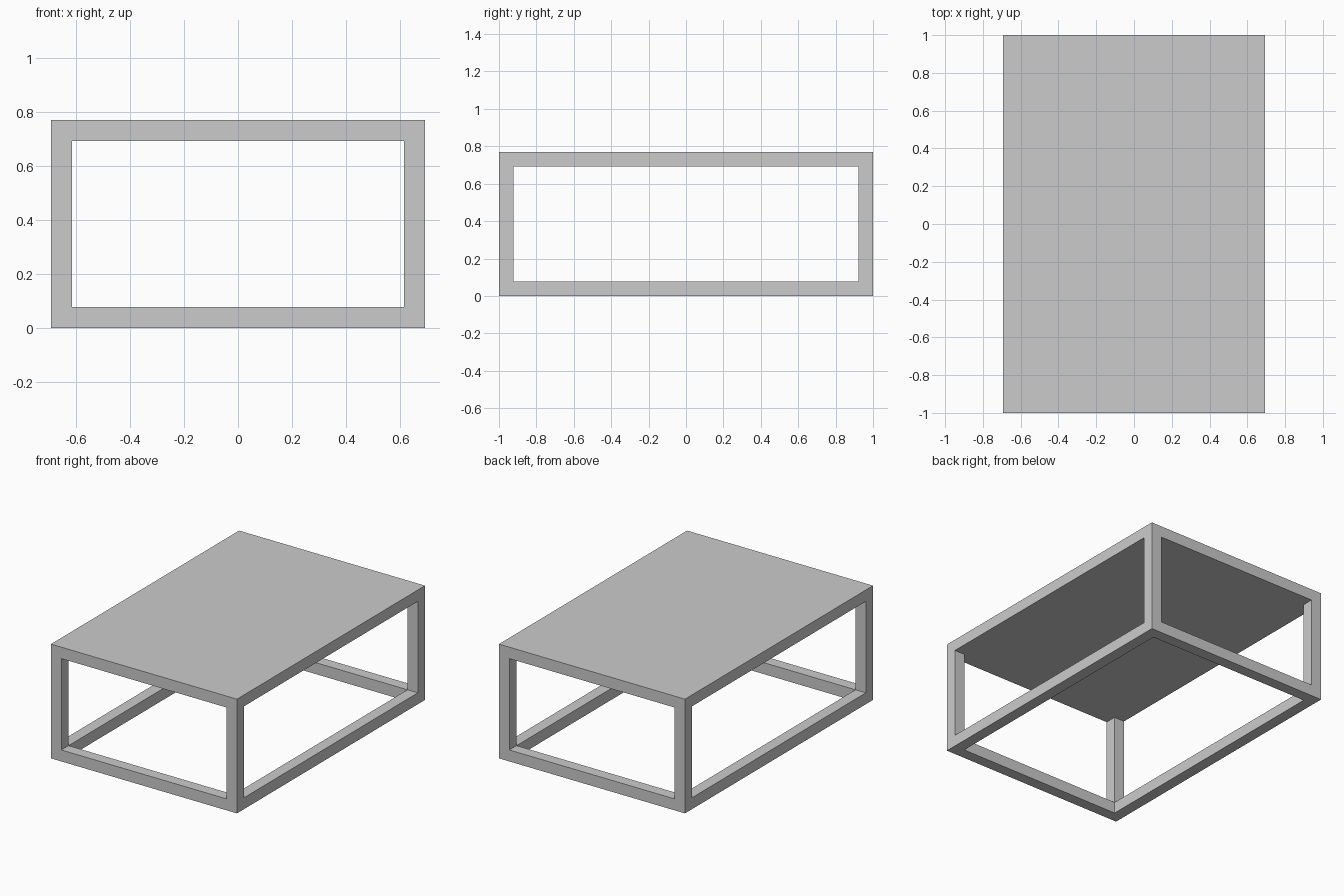
import bpy
import bmesh
from mathutils import Matrix

if "Cube" in bpy.data.objects:
    bpy.data.objects.remove(bpy.data.objects["Cube"])

W, D, H = 1.385, 2.0, 0.769   # overall size
T = 0.077                     # bar and tabletop thickness
CORNERS = [(-1, -1), (1, -1), (1, 1), (-1, 1)]


def add_object(name, bm):
    bmesh.ops.recalc_face_normals(bm, faces=bm.faces)
    mesh = bpy.data.meshes.new(name)
    bm.to_mesh(mesh)
    bm.free()
    obj = bpy.data.objects.new(name, mesh)
    bpy.context.collection.objects.link(obj)
    return obj


def box(name, size, center):
    bm = bmesh.new()
    bmesh.ops.create_cube(bm, size=1, matrix=Matrix.Translation(center) @ Matrix.Diagonal((*size, 1)))
    return add_object(name, bm)


# Solid tabletop slab
box("tabletop", (W, D, T), (0, 0, H - T / 2))

# Four square legs between base frame and tabletop
for side, sx in (("left", -1), ("right", 1)):
    for end, sy in (("front", -1), ("back", 1)):
        box(f"{end}_{side}_leg", (T, T, H - 2 * T),
            (sx * (W - T) / 2, sy * (D - T) / 2, H / 2))

# Open base frame: one closed rectangular ring with mitred corners
bm = bmesh.new()
loops = [[bm.verts.new((x * (W / 2 - inset), y * (D / 2 - inset), z)) for x, y in CORNERS]
         for inset, z in ((0, 0), (T, 0), (T, T), (0, T))]
for a, b in zip(loops, loops[1:] + loops[:1]):
    for i in range(4):
        j = (i + 1) % 4
        bm.faces.new((a[i], a[j], b[j], b[i]))
add_object("base_frame", bm)
